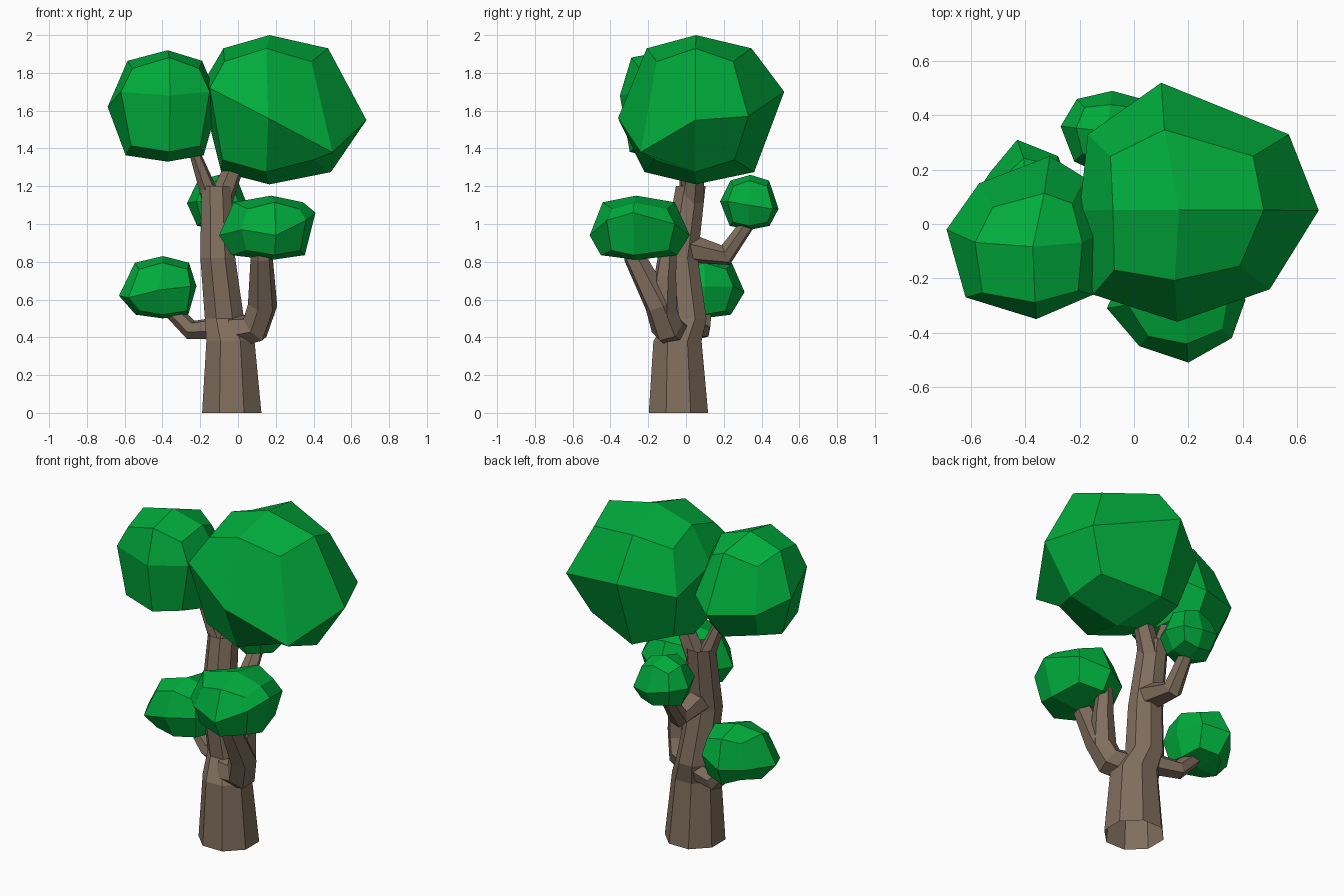
import bpy, bmesh, math
from mathutils import Vector


def material(name, rgb):
    m = bpy.data.materials.new(name)
    m.diffuse_color = (*rgb, 1)
    return m


BARK = material("bark", (0.215, 0.155, 0.11))
LEAF = material("leaf", (0.0, 0.41, 0.045))


def finish(name, bm, mat):
    me = bpy.data.meshes.new(name)
    bm.to_mesh(me)
    bm.free()
    me.materials.append(mat)
    ob = bpy.data.objects.new(name, me)
    bpy.context.collection.objects.link(ob)
    return ob


def limb(name, path, sides=6, level=False):
    """Faceted open-ended tapering tube through (x, y, z, radius) stations."""
    bm = bmesh.new()
    pts = [Vector(p[:3]) for p in path]
    tangent = Vector((0, 0, 1)) if level else (pts[1] - pts[0]).normalized()
    side = tangent.orthogonal().normalized()
    rings = []
    for i, p in enumerate(pts):
        if not level:
            t = Vector()
            if i > 0:
                t += (p - pts[i - 1]).normalized()
            if i < len(pts) - 1:
                t += (pts[i + 1] - p).normalized()
            t.normalize()
            side = tangent.rotation_difference(t) @ side
            tangent = t
        other = tangent.cross(side)
        ring = []
        for k in range(sides):
            a = 2 * math.pi * (k + 0.5) / sides
            ring.append(bm.verts.new(p + path[i][3] * (side * math.cos(a) + other * math.sin(a))))
        rings.append(ring)
    for a, b in zip(rings, rings[1:]):
        for k in range(sides):
            j = (k + 1) % sides
            bm.faces.new((a[k], a[j], b[j], b[k]))
    return finish(name, bm, BARK)


def clump(name, outline, upper, lower, shift=(0, 0), lean=0.0):
    """Rounded 24-quad clump: 8-point equator; upper/lower = (ring scale, ring z, pole z)."""
    bm = bmesh.new()
    cx = sum(p[0] for p in outline) / 8
    cy = sum(p[1] for p in outline) / 8
    equator = [bm.verts.new(p) for p in outline]
    for scale, ring_z, pole_z in (upper, lower):
        ring = []
        for i, (x, y, _) in enumerate(outline):
            corner = i % 2
            s = scale + 0.08 * corner
            h = ring_z if corner else ring_z + 0.5 * (pole_z - ring_z)
            ring.append(bm.verts.new((cx + shift[0] + s * (x - cx), cy + shift[1] + s * (y - cy),
                                      h + lean * s * (y - cy))))
        pole = bm.verts.new((cx + shift[0], cy + shift[1], pole_z))
        for i in range(8):
            j = (i + 1) % 8
            bm.faces.new((equator[i], equator[j], ring[j], ring[i]))
        for i in range(0, 8, 2):
            bm.faces.new((pole, ring[i], ring[i + 1], ring[(i + 2) % 8]))
    bmesh.ops.recalc_face_normals(bm, faces=bm.faces)
    return finish(name, bm, LEAF)


# Trunk and its two top forks
limb("trunk", [(-0.033, -0.04, 0, 0.17), (-0.04, -0.045, 0.38, 0.138),
               (-0.072, 0.005, 0.5, 0.112), (-0.107, -0.03, 0.82, 0.1),
               (-0.115, 0.025, 1.2, 0.085)], sides=8, level=True)
limb("fork_right", [(-0.09, 0.03, 1.13, 0.065), (-0.01, 0.05, 1.33, 0.05), (0.03, 0.06, 1.45, 0.045)])
limb("fork_left", [(-0.14, 0.02, 1.13, 0.052), (-0.22, -0.01, 1.35, 0.032), (-0.26, -0.02, 1.45, 0.03)])

# Side branches; the front one splits in two
limb("branch_front", [(-0.02, -0.06, 0.43, 0.09), (0.09, -0.1, 0.45, 0.087),
                      (0.13, -0.14, 0.57, 0.08), (0.125, -0.27, 0.82, 0.06),
                      (0.12, -0.28, 0.9, 0.055)])
limb("branch_front_prong", [(0.12, -0.12, 0.52, 0.075), (0.13, -0.11, 0.72, 0.06), (0.13, -0.09, 0.92, 0.042)])
limb("branch_left", [(-0.08, 0.02, 0.45, 0.065), (-0.25, 0.08, 0.44, 0.053), (-0.37, 0.1, 0.56, 0.042)])
limb("branch_back", [(-0.1, -0.02, 0.88, 0.085), (-0.1, 0.21, 0.835, 0.058), (-0.1, 0.34, 1.02, 0.038)])

# Leaf clumps
clump("crown_large", [(0.68, 0.05, 1.55), (0.57, 0.33, 1.57), (0.10, 0.52, 1.70), (-0.17, 0.33, 1.62),
                      (-0.20, 0.05, 1.72), (-0.15, -0.26, 1.72), (0.16, -0.36, 1.56), (0.50, -0.24, 1.38)],
      (0.63, 1.86, 2.0), (0.66, 1.34, 1.21), shift=(-0.02, 0))
clump("crown_left", [(-0.69, -0.02, 1.62), (-0.62, -0.27, 1.70), (-0.36, -0.35, 1.68), (-0.15, -0.26, 1.70),
                     (-0.10, -0.02, 1.65), (-0.18, 0.17, 1.58), (-0.31, 0.25, 1.52), (-0.57, 0.15, 1.55)],
      (0.67, 1.81, 1.92), (0.70, 1.40, 1.33), shift=(0, -0.04), lean=-0.08)
clump("clump_front", [(-0.10, -0.31, 0.94), (0.02, -0.45, 0.97), (0.20, -0.51, 0.94), (0.36, -0.42, 1.02),
                      (0.41, -0.28, 1.06), (0.34, -0.06, 1.0), (0.18, 0.02, 0.94), (0.0, -0.10, 0.95)],
      (0.72, 1.08, 1.15), (0.76, 0.86, 0.81))
clump("clump_low_left", [(-0.63, 0.04, 0.62), (-0.58, -0.07, 0.61), (-0.42, -0.10, 0.65), (-0.25, -0.05, 0.67),
                         (-0.22, 0.10, 0.67), (-0.28, 0.25, 0.67), (-0.43, 0.31, 0.64), (-0.53, 0.19, 0.62)],
      (0.70, 0.76, 0.83), (0.68, 0.54, 0.50), shift=(0.02, 0))
clump("clump_back", [(-0.27, 0.36, 1.11), (-0.21, 0.46, 1.11), (-0.08, 0.49, 1.08), (0.03, 0.46, 1.08),
                     (0.05, 0.33, 1.10), (0.0, 0.22, 1.12), (-0.11, 0.18, 1.12), (-0.22, 0.23, 1.12)],
      (0.66, 1.20, 1.26), (0.68, 1.01, 0.97))
